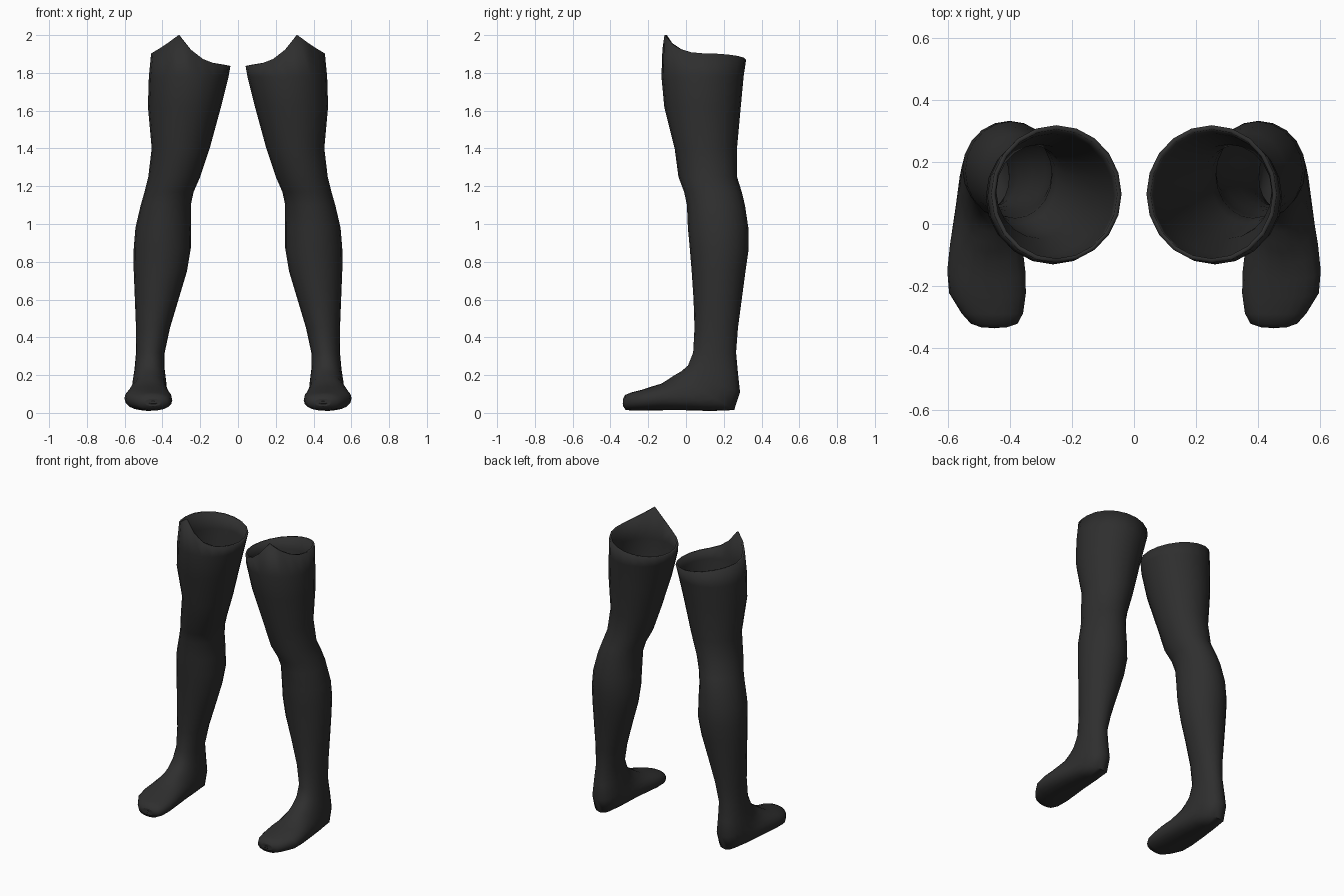
import bpy
import math
from mathutils import Vector

cube = bpy.data.objects.get("Cube")
if cube:
    bpy.data.objects.remove(cube, do_unlink=True)

SIDES = 20

fabric = bpy.data.materials.new("black_fabric")
fabric.use_nodes = True
colour = (0.028, 0.028, 0.028, 1)
fabric.diffuse_color = colour
fabric.node_tree.nodes["Principled BSDF"].inputs["Base Color"].default_value = colour
fabric.node_tree.nodes["Principled BSDF"].inputs["Roughness"].default_value = 0.9

# Level leg sections: height, inner x, outer x, front y, back y
LEG = [
    (1.88, .04, .46, -.125, .318),
    (1.78, .05, .472, -.13, .305),
    (1.62, .09, .477, -.115, .29),
    (1.40, .15, .457, -.06, .27),
    (1.25, .20, .475, -.04, .27),
    (1.17, .235, .495, -.01, .295),
    (1.10, .25, .515, .005, .312),
    (0.98, .25, .543, .01, .33),
    (0.87, .25, .552, .02, .332),
    (0.75, .27, .552, .03, .315),
    (0.60, .315, .546, .04, .295),
    (0.45, .36, .54, .045, .275),
    (0.32, .388, .54, .038, .265),
]

# Tilted foot sections: instep (y, z), heel or sole (y, z), inner x, outer x
FOOT = [
    ((.01, .25), (.275, .21), .388, .548),
    ((-.025, .22), (.286, .11), .38, .558),
    ((-.06, .2), (.255, .015), .375, .565),
    ((-.09, .18), (.13, .01), .368, .578),
    ((-.13, .155), (.0, .014), .36, .592),
    ((-.18, .14), (-.12, .014), .35, .601),
    ((-.235, .122), (-.21, .012), .348, .595),
    ((-.29, .108), (-.285, .012), .357, .555),
    ((-.322, .095), (-.32, .016), .375, .525),
    ((-.333, .075), (-.333, .035), .41, .49),
]


def section(front, back, inner, outer, power):
    """Rounded ring, running from the front or top towards the outer side."""
    front, back = Vector((0, *front)), Vector((0, *back))
    centre, axis = (front + back) / 2, (front - back) / 2
    centre.x = (inner + outer) / 2
    side = Vector(((outer - inner) / 2, 0, 0))
    ring = []
    for i in range(SIDES):
        a = math.tau * i / SIDES
        c, s = math.cos(a), math.sin(a)
        ring.append(centre + axis * math.copysign(abs(c) ** power, c)
                    + side * math.copysign(abs(s) ** power, s))
    return ring


def rim_height(i):
    """Sloping hem with a pointed peak at the front."""
    a = math.degrees(math.tau * i / SIDES)
    offset = (a - 18 + 180) % 360 - 180
    reach = 72 if offset > 0 else 54
    peak = max(0, 1 - abs(offset) / reach) ** 2
    return 1.87 + .033 * math.sin(math.radians(a)) + .12 * peak


def build_stocking(name, sign):
    rings = [section((y0, z), (y1, z), x0, x1, 1) for z, x0, x1, y0, y1 in LEG]
    for i, p in enumerate(rings[0]):
        p.z = rim_height(i)
    rings += [section(top, sole, x0, x1, .88) for top, sole, x0, x1 in FOOT]

    verts = [(p.x * sign, p.y, p.z) for ring in rings for p in ring]
    faces = []
    for r in range(len(rings) - 1):
        for i in range(SIDES):
            a, b = r * SIDES + i, r * SIDES + (i + 1) % SIDES
            faces.append((a, a + SIDES, b + SIDES, b))
    faces.append(tuple(range(len(verts) - 1, len(verts) - SIDES - 1, -1))[::-1])
    if sign < 0:
        faces = [f[::-1] for f in faces]

    mesh = bpy.data.meshes.new(name)
    mesh.from_pydata(verts, [], faces)
    mesh.materials.append(fabric)
    obj = bpy.data.objects.new(name, mesh)
    bpy.context.collection.objects.link(obj)

    # Thin cloth wall, open at the hem
    wall = obj.modifiers.new("cloth_thickness", 'SOLIDIFY')
    wall.thickness = .014
    wall.offset = -1

    bpy.ops.object.select_all(action='DESELECT')
    obj.select_set(True)
    bpy.context.view_layer.objects.active = obj
    bpy.ops.object.shade_smooth_by_angle(angle=math.radians(60))


build_stocking("left_stocking", 1)
build_stocking("right_stocking", -1)
